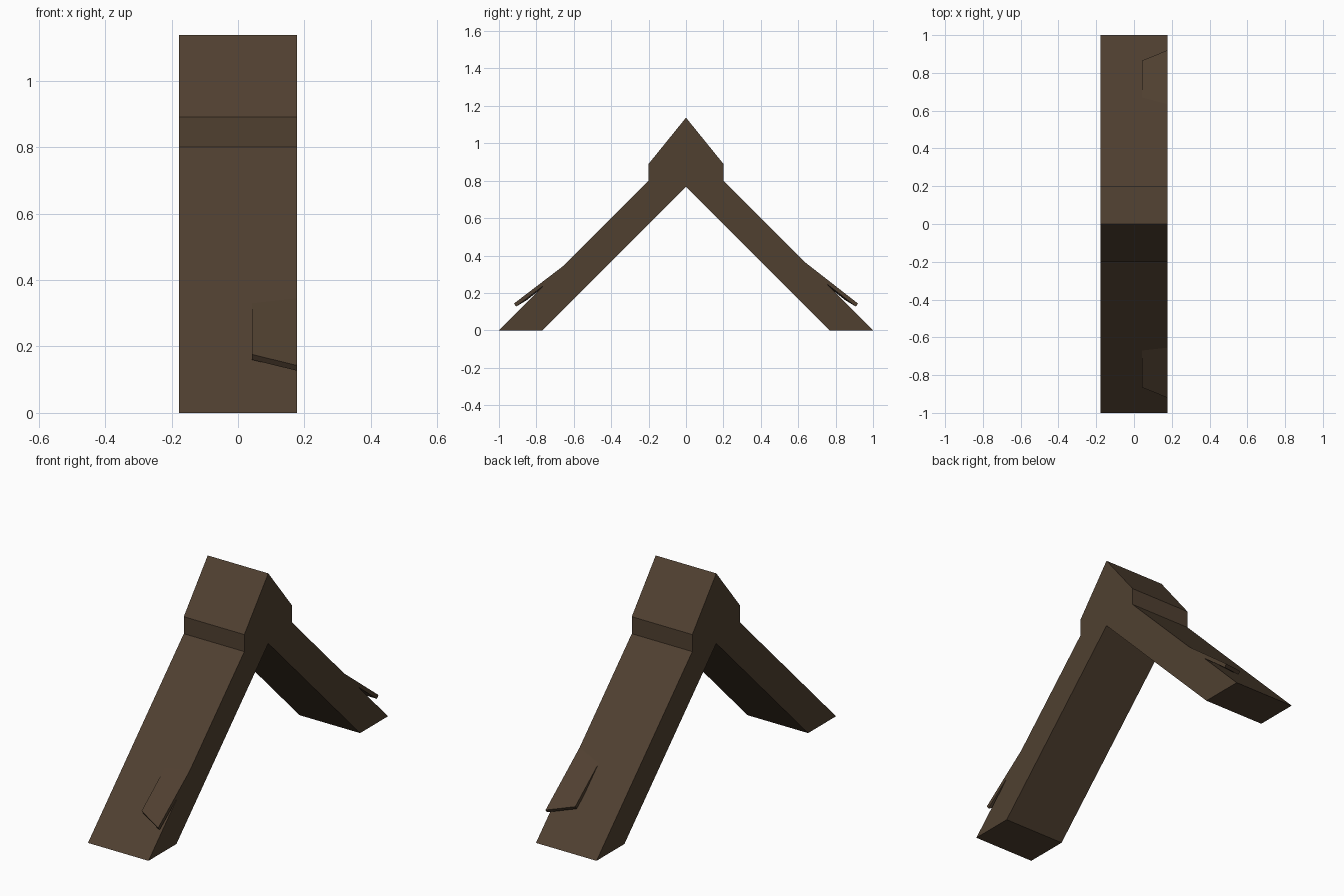
import bpy
import bmesh
from mathutils import Vector

cube = bpy.data.objects.get("Cube")
if cube:
    bpy.data.objects.remove(cube, do_unlink=True)

wood = bpy.data.materials.new("dark_brown_wood")
wood.use_nodes = True
colour = (0.080, 0.051, 0.030, 1)
wood.diffuse_color = colour
bsdf = wood.node_tree.nodes["Principled BSDF"]
bsdf.inputs["Base Color"].default_value = colour
bsdf.inputs["Roughness"].default_value = 0.9

HALF_WIDTH = 0.177


def prism(name, outline, offset):
    """Extrude a flat outline along an offset into a closed solid."""
    bm = bmesh.new()
    face = bm.faces.new([bm.verts.new(p) for p in outline])
    grown = bmesh.ops.extrude_face_region(bm, geom=[face], use_keep_orig=True)
    moved = [g for g in grown["geom"] if isinstance(g, bmesh.types.BMVert)]
    bmesh.ops.translate(bm, verts=moved, vec=offset)
    bmesh.ops.recalc_face_normals(bm, faces=bm.faces)
    mesh = bpy.data.meshes.new(name)
    bm.to_mesh(mesh)
    bm.free()
    mesh.materials.append(wood)
    obj = bpy.data.objects.new(name, mesh)
    bpy.context.collection.objects.link(obj)
    return obj


# Two sloping beams meeting in a thick ridge block
half = [(0.2, 0.89), (0.2, 0.8), (1, 0), (0.767, 0)]
profile = [(0, 1.137)] + half + [(0, 0.767)] + [(-y, z) for y, z in reversed(half)]
prism("roof_beam", [(-HALF_WIDTH, y, z) for y, z in profile],
      Vector((2 * HALF_WIDTH, 0, 0)))

# Lifted splinter near the foot of each beam, along the left edge
for name, side, outer_start in (("front_splinter", -1, 0.655),
                                ("back_splinter", 1, 0.635)):
    outline = [(0.042, side * 0.67, 0.33),
               (HALF_WIDTH, side * outer_start, 1 - outer_start),
               (HALF_WIDTH, side * 0.92, 0.143),
               (0.042, side * 0.865, 0.176)]
    prism(name, outline, Vector((0, -side * 0.012, -0.016)))
